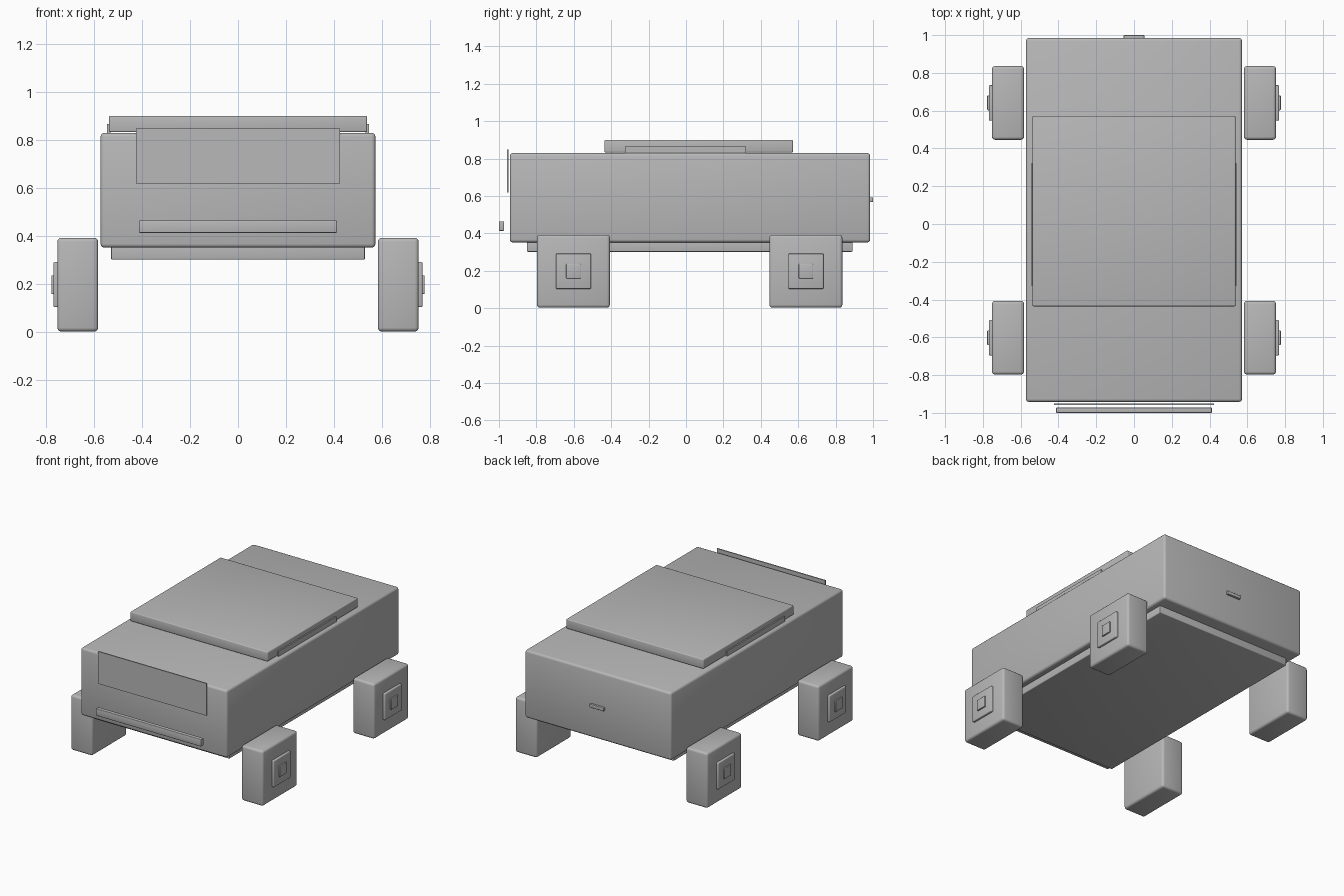
import bpy
import math

cube = bpy.data.objects.get("Cube")
if cube:
    bpy.data.objects.remove(cube, do_unlink=True)

grey = bpy.data.materials.new("plain_grey")
grey.use_nodes = True
colour = (0.48, 0.48, 0.48, 1)
grey.diffuse_color = colour
grey.node_tree.nodes["Principled BSDF"].inputs["Base Color"].default_value = colour


def block(name, x, y, z, bevel=0.0):
    """Box from (min, max) spans on each axis, with softened edges."""
    spans = (x, y, z)
    centre = [(lo + hi) / 2 for lo, hi in spans]
    bpy.ops.mesh.primitive_cube_add(size=1, location=centre)
    obj = bpy.context.object
    obj.name = name
    obj.scale = [hi - lo for lo, hi in spans]
    bpy.ops.object.transform_apply(location=False, rotation=False, scale=True)
    obj.data.materials.append(grey)
    if bevel:
        mod = obj.modifiers.new("soft_edges", "BEVEL")
        mod.width = bevel
        mod.segments = 3
        bpy.ops.object.modifier_apply(modifier=mod.name)
        bpy.ops.object.shade_smooth_by_angle(angle=math.radians(35))
    return obj


def sided(side, inner, outer):
    return tuple(sorted((side * inner, side * outer)))


def around(centre, half):
    return (centre - half, centre + half)


# Main shell, chassis and roof
block("body", (-0.572, 0.572), (-0.942, 0.985), (0.352, 0.83), 0.016)
block("underbody", (-0.528, 0.528), (-0.85, 0.89), (0.302, 0.37), 0.005)
block("roof", (-0.537, 0.537), (-0.436, 0.572), (0.833, 0.9), 0.006)

# Front and rear fittings
block("windscreen", (-0.424, 0.424), (-0.957, -0.949), (0.62, 0.848))
block("front_bumper", (-0.412, 0.412), (-1.0, -0.972), (0.414, 0.465), 0.004)
block("rear_handle", (-0.055, 0.055), (0.98, 1.0), (0.568, 0.592), 0.003)

# Side windows and wheels
wheel_z = 0.198
for side, label in ((1, "left"), (-1, "right")):
    block(f"{label}_window", sided(side, 0.53, 0.546), (-0.325, 0.32), (0.7, 0.866))
    for end, wheel_y in (("front", -0.602), ("rear", 0.641)):
        tag = f"{end}_{label}"
        for part, inner, outer, half, bevel in (
            ("wheel", 0.582, 0.752, 0.195, 0.016),
            ("hub", 0.74, 0.768, 0.094, 0.006),
            ("hub_cap", 0.76, 0.777, 0.039, 0.004),
        ):
            block(f"{tag}_{part}", sided(side, inner, outer),
                  around(wheel_y, half), around(wheel_z, half), bevel)
